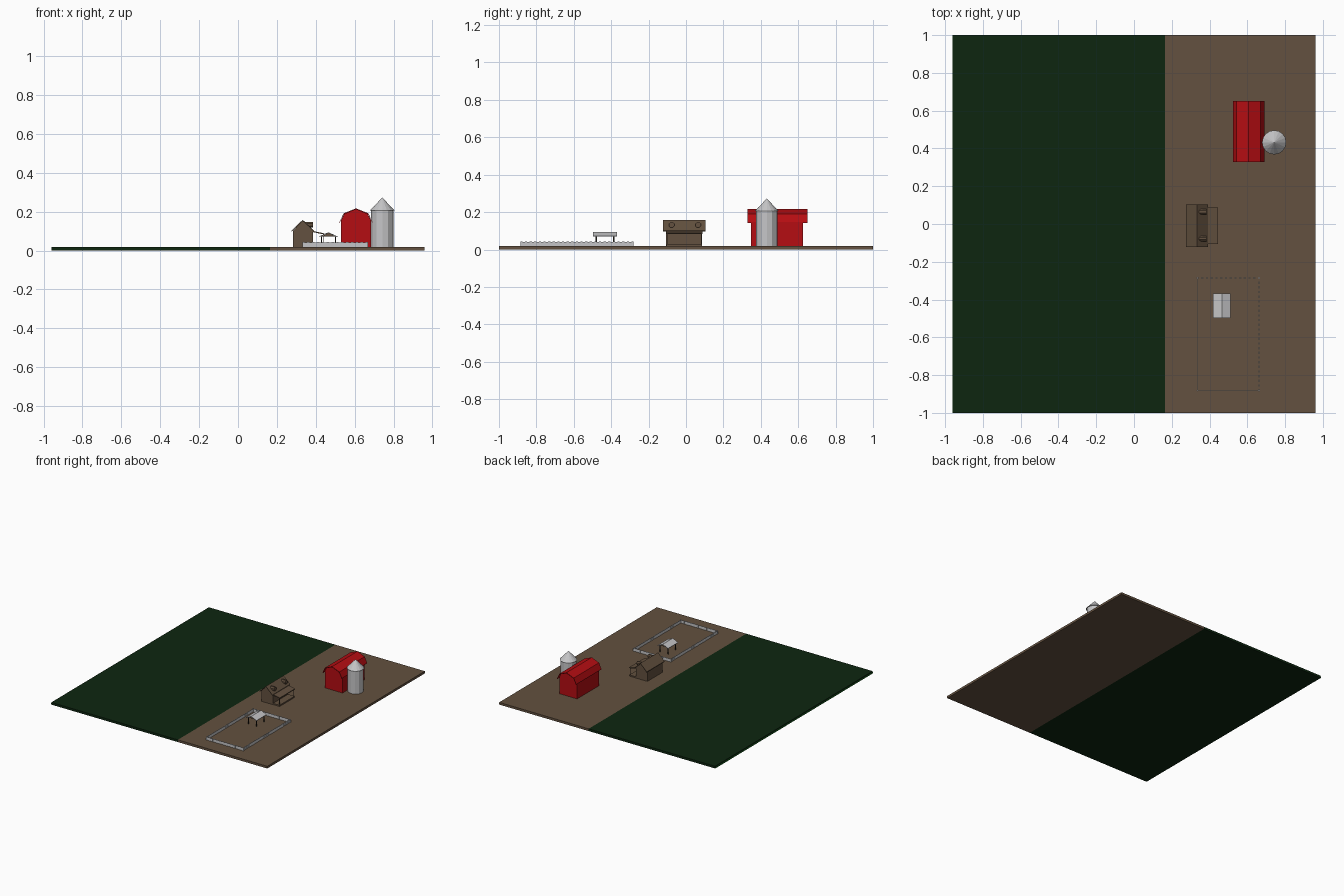
import bpy, bmesh, math
from mathutils import Matrix

cube = bpy.data.objects.get("Cube")
if cube:
    bpy.data.objects.remove(cube, do_unlink=True)


def material(name, rgb):
    m = bpy.data.materials.new(name)
    m.use_nodes = True
    col = (*rgb, 1.0)
    m.diffuse_color = col
    bsdf = next(n for n in m.node_tree.nodes if n.type == 'BSDF_PRINCIPLED')
    bsdf.inputs["Base Color"].default_value = col
    bsdf.inputs["Roughness"].default_value = 0.8
    return m


GRASS = material("dark_grass", (0.004, 0.019, 0.005))
LIP = material("bright_grass", (0.01, 0.13, 0.015))
BROWN = material("earth_brown", (0.125, 0.082, 0.050))
RED = material("barn_red", (0.46, 0.004, 0.006))
GREY = material("pale_metal", (0.56, 0.56, 0.57))
DARK = material("dark_post", (0.02, 0.016, 0.012))

G = 0.018  # ground level


def finish(name, bm, mat):
    bmesh.ops.recalc_face_normals(bm, faces=bm.faces)
    me = bpy.data.meshes.new(name)
    bm.to_mesh(me)
    bm.free()
    me.materials.append(mat)
    ob = bpy.data.objects.new(name, me)
    bpy.context.collection.objects.link(ob)
    return ob


def add_box(bm, x, y, z):
    """Add a box given (min, max) on each axis."""
    size = Matrix.Diagonal((x[1] - x[0], y[1] - y[0], z[1] - z[0], 1))
    mid = Matrix.Translation((sum(x) / 2, sum(y) / 2, sum(z) / 2))
    bmesh.ops.create_cube(bm, size=1, matrix=mid @ size)


def box(name, x, y, z, mat):
    bm = bmesh.new()
    add_box(bm, x, y, z)
    return finish(name, bm, mat)


def prism(name, profile, y0, y1, mat):
    """Extrude an (x, z) profile along y."""
    bm = bmesh.new()
    face = bm.faces.new([bm.verts.new((x, y0, z)) for x, z in profile])
    out = bmesh.ops.extrude_face_region(bm, geom=[face])
    moved = [v for v in out["geom"] if isinstance(v, bmesh.types.BMVert)]
    bmesh.ops.translate(bm, verts=moved, vec=(0, y1 - y0, 0))
    return finish(name, bm, mat)


def roof(name, line, t, y0, y1, mat):
    """A roof sheet following an (x, z) line, with thickness t below it."""
    return prism(name, line + [(x, z - t) for x, z in reversed(line)], y0, y1, mat)


def cone(name, r1, r2, depth, sides, matrix, mat):
    bm = bmesh.new()
    bmesh.ops.create_cone(bm, cap_ends=True, segments=sides, radius1=r1,
                          radius2=r2, depth=depth, matrix=matrix)
    return finish(name, bm, mat)


# Ground: grass field, its bright edge, and the earth yard
box("grass_field", (-0.959, 0.165), (-1, 1), (0, G), GRASS)
box("grass_edge", (-0.96, -0.959), (-1, 1), (0, G * 0.6), LIP)
box("earth_yard", (0.165, 0.96), (-1, 1), (0, G), BROWN)

# Barn with gambrel roof
cx = 0.607
prism("barn_walls", [(cx - 0.078, G), (cx + 0.078, G), (cx + 0.078, 0.152),
                     (cx + 0.061, 0.187), (cx, 0.212), (cx - 0.061, 0.187),
                     (cx - 0.078, 0.152)], 0.348, 0.626, RED)
roof("barn_roof", [(cx - 0.084, 0.148), (cx - 0.064, 0.191), (cx, 0.217),
                   (cx + 0.064, 0.191), (cx + 0.084, 0.148)],
     0.006, 0.328, 0.65, RED)

# Silo
sx, sy = 0.742, 0.432
cone("silo_wall", 0.057, 0.057, 0.19, 12,
     Matrix.Translation((sx, sy, G + 0.095)), GREY)
cone("silo_roof", 0.064, 0, 0.068, 16,
     Matrix.Translation((sx, sy, 0.239)), GREY)

# Farmhouse: walls, roof, dormers and porch
hx = 0.333
prism("house_walls", [(0.283, G), (0.385, G), (0.385, 0.103), (hx, 0.153),
                      (0.283, 0.103)], -0.107, 0.086, BROWN)
roof("house_roof", [(0.276, 0.103), (hx, 0.158), (0.391, 0.103)],
     0.006, -0.122, 0.104, BROWN)
for side, y in (("front", -0.077), ("back", 0.065)):
    cone("dormer_" + side, 0.016, 0.016, 0.045, 8,
         Matrix.Translation((0.3625, y, 0.132)) @ Matrix.Rotation(math.pi / 2, 4, 'Y')
         @ Matrix.Rotation(math.pi / 8, 4, 'Z'), BROWN)
roof("porch_roof", [(0.384, 0.101), (0.445, 0.088)], 0.006, -0.107, 0.088, BROWN)
box("porch_deck", (0.384, 0.443), (-0.105, 0.086), (G, 0.028), BROWN)
bm = bmesh.new()
for y in (-0.102, 0.080):
    add_box(bm, (0.436, 0.440), (y, y + 0.004), (0.028, 0.086))
finish("porch_posts", bm, BROWN)

# Open animal shelter in the pen
px, py = 0.465, -0.433
roof("shelter_roof", [(px - 0.047, 0.073), (px, 0.094), (px + 0.047, 0.073)],
     0.004, py - 0.064, py + 0.064, GREY)
prism("shelter_gables", [(px - 0.040, 0.071), (px + 0.040, 0.071), (px, 0.090)],
      py - 0.05, py + 0.05, BROWN)
bm = bmesh.new()
for dx in (-0.036, 0.036):
    for dy in (-0.047, 0.047):
        add_box(bm, (px + dx - 0.003, px + dx + 0.003),
                (py + dy - 0.003, py + dy + 0.003), (G, 0.073))
finish("shelter_legs", bm, DARK)

# Pen fence: four thin panels with pickets
x0, x1, y0, y1, top = 0.337, 0.662, -0.88, -0.286, 0.043
bm = bmesh.new()
for y in (y0, y1):
    add_box(bm, (x0, x1), (y - 0.001, y + 0.001), (G, top - 0.002))
    for i in range(14):
        x = x0 + (x1 - x0) * i / 13
        add_box(bm, (x - 0.006, x + 0.006), (y - 0.002, y + 0.002), (G, top))
for x in (x0, x1):
    add_box(bm, (x - 0.001, x + 0.001), (y0, y1), (G, top - 0.002))
    for i in range(25):
        y = y0 + (y1 - y0) * i / 24
        add_box(bm, (x - 0.002, x + 0.002), (y - 0.006, y + 0.006), (G, top))
finish("pen_fence", bm, GREY)
